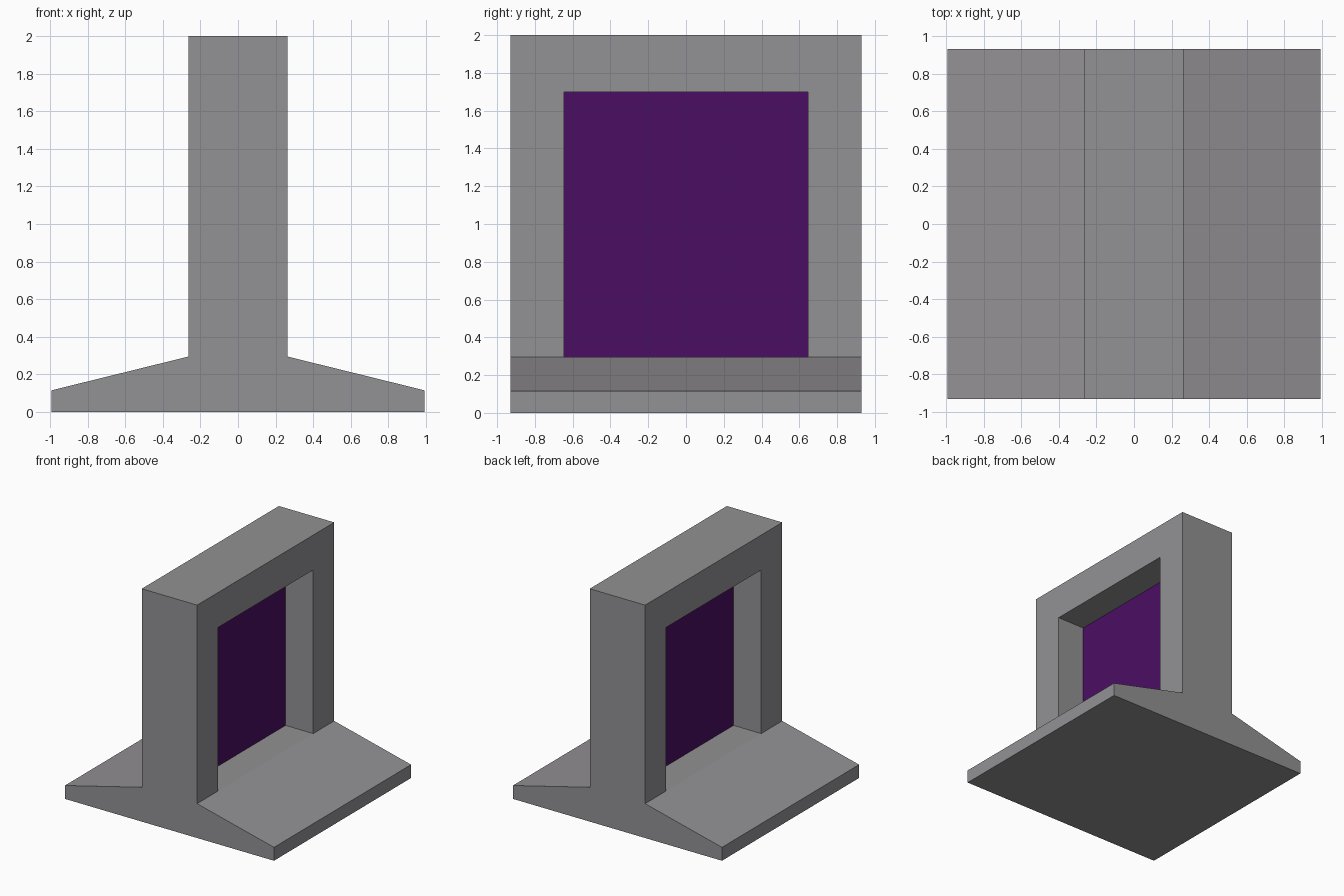
import bpy
import bmesh
from mathutils import Vector

if "Cube" in bpy.data.objects:
    bpy.data.objects.remove(bpy.data.objects["Cube"])

HALF_X, HALF_Y = 0.993, 0.93      # base footprint
FRAME_X = 0.263                   # half thickness of the frame
EDGE_Z, SILL_Z, TOP_Z = 0.115, 0.295, 2.0
OPEN_Y, OPEN_Z = 0.645, 1.70      # doorway opening


def material(name, colour):
    mat = bpy.data.materials.new(name)
    mat.diffuse_color = (*colour, 1.0)
    mat.use_nodes = True
    mat.node_tree.nodes["Principled BSDF"].inputs["Base Color"].default_value = mat.diffuse_color
    return mat


def profile_object(name, points, extrude, mat):
    """Face from points, extruded into a solid when a vector is given."""
    bm = bmesh.new()
    face = bm.faces.new([bm.verts.new(p) for p in points])
    if extrude:
        result = bmesh.ops.extrude_face_region(bm, geom=[face], use_keep_orig=True)
        verts = [g for g in result["geom"] if isinstance(g, bmesh.types.BMVert)]
        bmesh.ops.translate(bm, verts=verts, vec=Vector(extrude))
        bmesh.ops.recalc_face_normals(bm, faces=bm.faces)
    mesh = bpy.data.meshes.new(name)
    bm.to_mesh(mesh)
    bm.free()
    mesh.materials.append(mat)
    obj = bpy.data.objects.new(name, mesh)
    bpy.context.collection.objects.link(obj)
    return obj


stone = material("grey stone", (0.29, 0.283, 0.293))
purple = material("deep purple", (0.07, 0.004, 0.124))

# Sloped base: cross-section in x/z, extruded along y
half = [(HALF_X, 0), (HALF_X, EDGE_Z), (FRAME_X, SILL_Z)]
section = half + [(-x, z) for x, z in reversed(half)]
profile_object("base", [(x, -HALF_Y, z) for x, z in section],
               (0, 2 * HALF_Y, 0), stone)

# Upright frame: arch outline in y/z, extruded along x
half = [(OPEN_Y, OPEN_Z), (OPEN_Y, SILL_Z), (HALF_Y, SILL_Z), (HALF_Y, TOP_Z)]
outline = half + [(-y, z) for y, z in reversed(half)]
profile_object("frame", [(-FRAME_X, y, z) for y, z in outline],
               (2 * FRAME_X, 0, 0), stone)

# Thin sheet filling the middle of the opening
profile_object("portal_sheet",
               [(0, -OPEN_Y, SILL_Z), (0, OPEN_Y, SILL_Z),
                (0, OPEN_Y, OPEN_Z), (0, -OPEN_Y, OPEN_Z)], None, purple)
